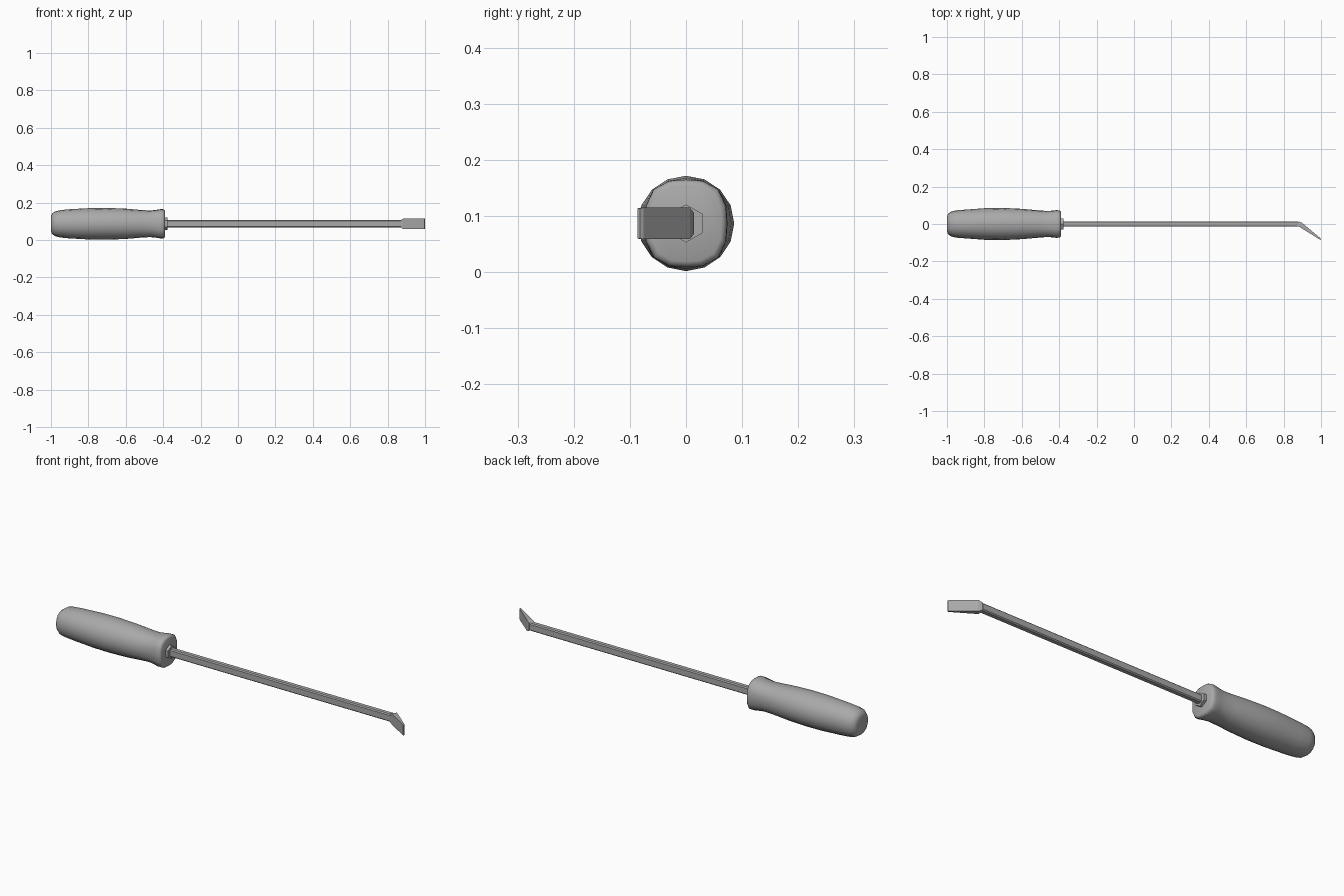
import bpy, bmesh, math

if "Cube" in bpy.data.objects:
    bpy.data.objects.remove(bpy.data.objects["Cube"])

ZC = 0.087  # height of the tool's long axis

grey = bpy.data.materials.new("dark_grey")
grey.diffuse_color = (0.40, 0.40, 0.40, 1)
grey.use_nodes = True
grey.node_tree.nodes["Principled BSDF"].inputs["Base Color"].default_value = grey.diffuse_color


def loft(name, rings, smooth=False):
    """Skin a list of equal-length point rings and cap both ends."""
    bm = bmesh.new()
    loops = [[bm.verts.new(p) for p in ring] for ring in rings]
    n = len(loops[0])
    for a, b in zip(loops, loops[1:]):
        for i in range(n):
            j = (i + 1) % n
            bm.faces.new((a[i], a[j], b[j], b[i]))
    bm.faces.new(loops[0][::-1])
    bm.faces.new(loops[-1])
    bmesh.ops.recalc_face_normals(bm, faces=bm.faces)
    mesh = bpy.data.meshes.new(name)
    bm.to_mesh(mesh)
    bm.free()
    mesh.materials.append(grey)
    obj = bpy.data.objects.new(name, mesh)
    bpy.context.collection.objects.link(obj)
    if smooth:
        bpy.ops.object.select_all(action='DESELECT')
        obj.select_set(True)
        bpy.context.view_layer.objects.active = obj
        bpy.ops.object.shade_smooth_by_angle(angle=math.radians(50))
    return obj


def ring(x, ry, rz, sides, power=2.0):
    """Superellipse ring around the axis; power 2 is round, more is squarer."""
    pts = []
    for i in range(sides):
        a = 2 * math.pi * i / sides
        c, s = math.cos(a), math.sin(a)
        k = (abs(c) ** power + abs(s) ** power) ** (-1 / power)
        pts.append((x, ry * s * k, ZC + rz * c * k))
    return pts


def bar_ring(x, hy, hz, c):
    """Rectangular bar section with chamfered corners."""
    return [(x, y, ZC + z) for y, z in (
        (hy, -hz + c), (hy, hz - c), (hy - c, hz), (c - hy, hz),
        (-hy, hz - c), (-hy, c - hz), (c - hy, -hz), (hy - c, -hz))]


# Grip: round belly, squarer flared collar end, rounded butt
grip_profile = [
    (-1.000, 0.040, 0.040, 2.3), (-0.994, 0.055, 0.055, 2.3),
    (-0.978, 0.066, 0.066, 2.3), (-0.950, 0.073, 0.073, 2.2),
    (-0.900, 0.077, 0.078, 2.1), (-0.790, 0.085, 0.084, 2.0),
    (-0.700, 0.086, 0.085, 2.0), (-0.600, 0.081, 0.081, 2.1),
    (-0.520, 0.074, 0.074, 2.3), (-0.470, 0.070, 0.071, 2.5),
    (-0.440, 0.071, 0.074, 2.7), (-0.415, 0.074, 0.078, 2.8),
    (-0.400, 0.073, 0.078, 2.8), (-0.393, 0.069, 0.074, 2.8),
    (-0.390, 0.063, 0.068, 2.8),
]
loft("grip", [ring(x, ry, rz, 16, p) for x, ry, rz, p in grip_profile], True)

# Hexagonal collar and chamfered bar shaft
loft("collar", [ring(-0.40, 0.034, 0.034, 6), ring(-0.376, 0.034, 0.034, 6)])
loft("shaft", [bar_ring(x, 0.0145, 0.0195, 0.005) for x in (-0.41, 0.878)])

# Bent flat blade: (back x, back y, front x, front y, half height)
blade_sections = [
    (0.880, 0.014, 0.872, -0.014, 0.019),
    (0.897, 0.007, 0.882, -0.014, 0.028),
    (0.997, -0.076, 0.990, -0.081, 0.028),
    (1.000, -0.082, 0.997, -0.086, 0.027),
]
loft("blade", [[(bx, by, ZC - h), (bx, by, ZC + h), (fx, fy, ZC + h), (fx, fy, ZC - h)]
               for bx, by, fx, fy, h in blade_sections])
